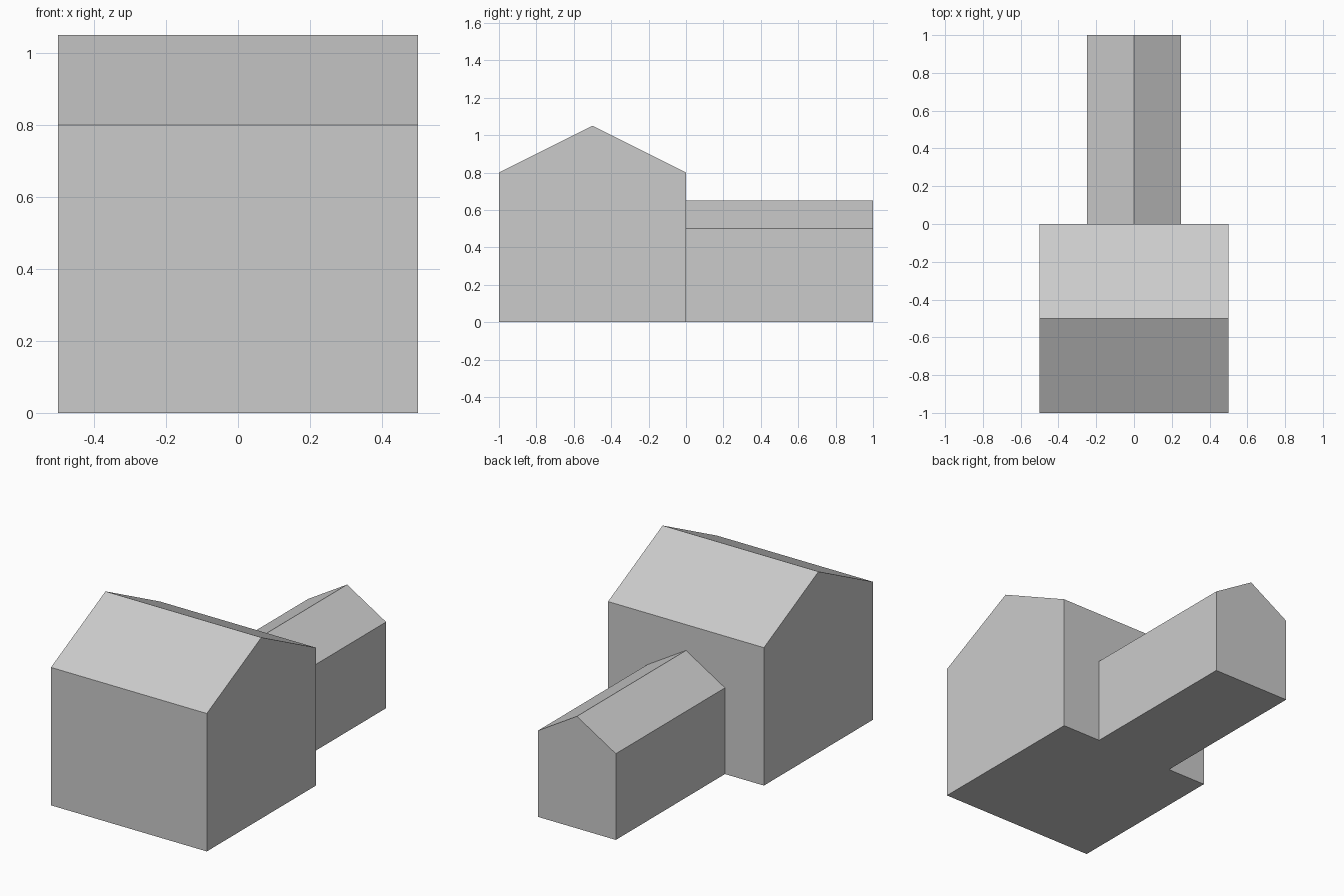
import bpy
import bmesh
from mathutils import Vector

default_cube = bpy.data.objects.get("Cube")
if default_cube:
    bpy.data.objects.remove(default_cube, do_unlink=True)

# Single plain grey for walls and roofs
GREY = (0.6, 0.6, 0.6, 1.0)
grey = bpy.data.materials.new("plain_grey")
grey.use_nodes = True
grey.diffuse_color = GREY
grey.node_tree.nodes["Principled BSDF"].inputs["Base Color"].default_value = GREY


def gabled_block(name, start, across, along, width, length, eaves, ridge):
    """Extrude a gable profile, drawn in the 'across' direction, along 'along'."""
    across, along, up = Vector(across), Vector(along), Vector((0, 0, 1))
    half = width / 2
    profile = [(-half, 0), (half, 0), (half, eaves), (0, ridge), (-half, eaves)]
    bm = bmesh.new()
    gable = bm.faces.new(
        [bm.verts.new(Vector(start) + across * s + up * z) for s, z in profile])
    result = bmesh.ops.extrude_face_region(bm, geom=[gable], use_keep_orig=True)
    far_verts = [g for g in result["geom"] if isinstance(g, bmesh.types.BMVert)]
    bmesh.ops.translate(bm, verts=far_verts, vec=along * length)
    bmesh.ops.recalc_face_normals(bm, faces=bm.faces)
    mesh = bpy.data.meshes.new(name)
    bm.to_mesh(mesh)
    bm.free()
    mesh.materials.append(grey)
    obj = bpy.data.objects.new(name, mesh)
    bpy.context.collection.objects.link(obj)
    return obj


# Main house, ridge running left to right
gabled_block("main_house", start=(-0.5, -0.5, 0), across=(0, 1, 0), along=(1, 0, 0),
             width=1, length=1, eaves=0.8, ridge=1.05)

# Lower rear wing, ridge running front to back
gabled_block("rear_wing", start=(0, 0, 0), across=(1, 0, 0), along=(0, 1, 0),
             width=0.5, length=1, eaves=0.5, ridge=0.65)
